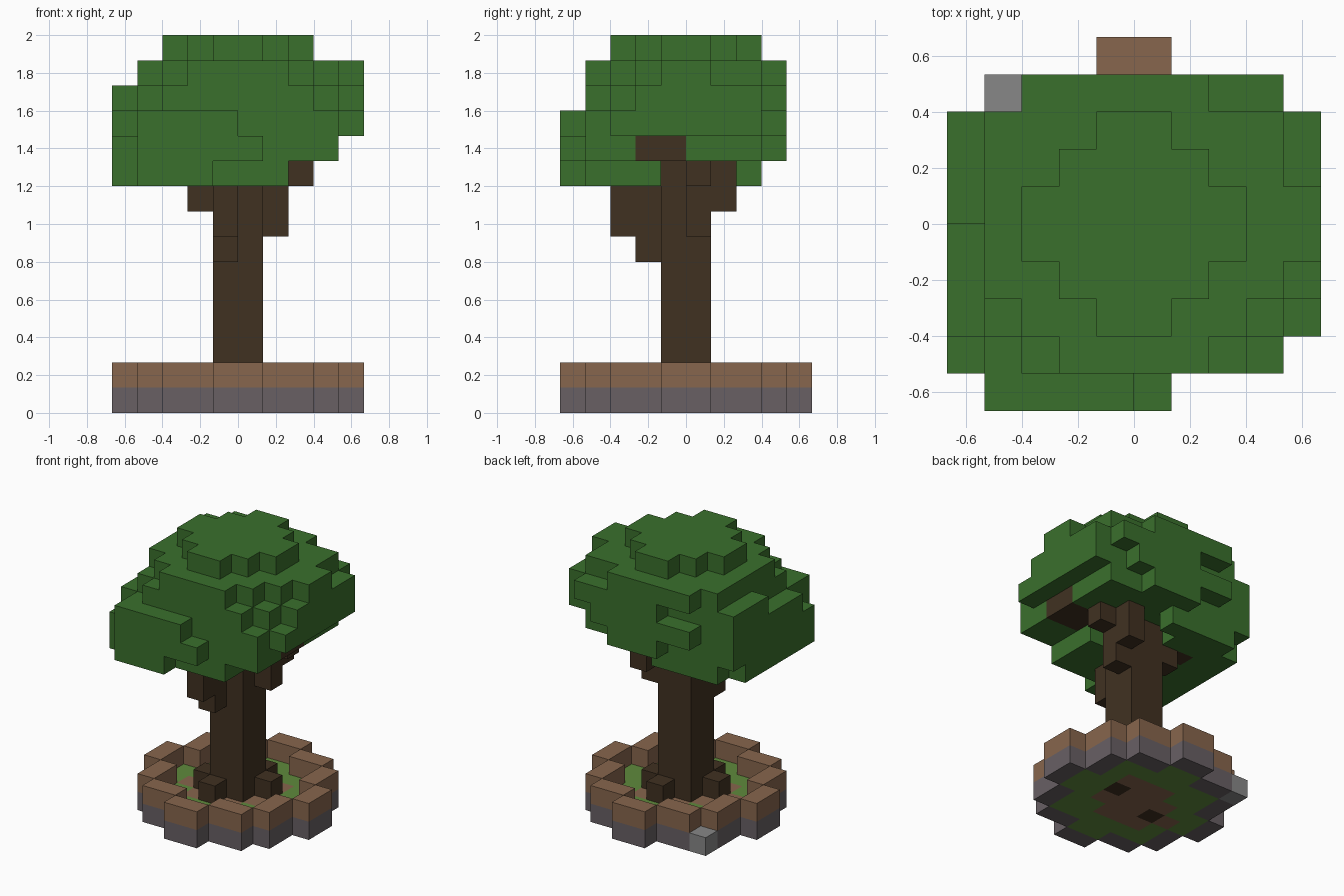
import bpy
import bmesh
from mathutils import Vector

if "Cube" in bpy.data.objects:
    bpy.data.objects.remove(bpy.data.objects["Cube"], do_unlink=True)

UNIT = 2 / 15  # size of one block


def make_material(name, red, green, blue):
    """Flat material from display colour values."""
    colour = [((c / 255 + 0.055) / 1.055) ** 2.4 for c in (red, green, blue)] + [1]
    mat = bpy.data.materials.new(name)
    mat.use_nodes = True
    mat.diffuse_color = colour
    shader = mat.node_tree.nodes["Principled BSDF"]
    shader.inputs["Base Color"].default_value = colour
    shader.inputs["Roughness"].default_value = 0.9
    return mat


def box(x, y, z):
    """Set of block cells filling the given (start, end) ranges."""
    return {(i, j, k) for i in range(*x) for j in range(*y) for k in range(*z)}


def build(name, cells, occupied, mat):
    """Mesh the outer faces of a block part, leaving out faces against other blocks."""
    bm = bmesh.new()
    corners = {}

    def corner(point):
        key = tuple(point)
        if key not in corners:
            corners[key] = bm.verts.new(Vector(key) * UNIT)
        return corners[key]

    for cell in sorted(cells):
        for axis in range(3):
            for side in (0, 1):
                beside = list(cell)
                beside[axis] += 2 * side - 1
                if tuple(beside) in occupied:
                    continue
                u, v = (axis + 1) % 3, (axis + 2) % 3
                loop = []
                for du, dv in ((0, 0), (1, 0), (1, 1), (0, 1)):
                    p = list(cell)
                    p[axis] += side
                    p[u] += du
                    p[v] += dv
                    loop.append(corner(p))
                bm.faces.new(loop if side else loop[::-1])
    mesh = bpy.data.meshes.new(name)
    bm.to_mesh(mesh)
    bm.free()
    mesh.materials.append(mat)
    obj = bpy.data.objects.new(name, mesh)
    bpy.context.collection.objects.link(obj)


# Round base: each row's half width, mirrored front to back
disc, inner = set(), set()
for row, (outer_half, inner_half) in enumerate([(5, 4), (4, 3), (4, 3), (3, 1), (1, 0)]):
    for y in (row, -row - 1):
        disc |= box((-outer_half, outer_half), (y, y + 1), (0, 1))
        inner |= box((-inner_half, inner_half), (y, y + 1), (0, 1))
stone_ring = disc - inner
soil_ring = {(x, y, z + 1) for x, y, z in stone_ring}
loose_stone = {(-4, 3, 0)}

# Trunk with four roots, two of them reaching through the ground
trunk = box((-1, 1), (-1, 1), (1, 12))
trunk |= {(-1, -2, 1), (0, 1, 1)}
for x, y in ((1, 0), (-2, -1)):
    trunk |= box((x, x + 1), (y, y + 1), (0, 2))

# Branches stepping outwards under the crown
trunk |= box((-1, 0), (-2, -1), (6, 10)) | box((-1, 0), (-3, -2), (7, 10))
trunk |= box((1, 2), (0, 1), (7, 11)) | box((1, 2), (1, 2), (8, 11))
trunk |= box((-2, -1), (0, 1), (8, 10)) | {(-3, 0, 9), (2, 0, 9)}
trunk |= box((1, 4), (-2, 0), (10, 11))

# Ground inside the ring
dirt = box((-2, 2), (-2, 2), (0, 1)) - {(1, -2, 0), (-2, 1, 0)} | {(-3, -1, 0)}
dirt -= trunk
grass = inner - dirt - trunk

# Crown: for every level, strips of (y range), (x range)
crown = set()


def level(z, *strips):
    for y, x in strips:
        crown.update(box(x, y, (z, z + 1)))


level(9, ((-5, -4), (-4, -1)), ((-4, -1), (-5, 2)), ((-1, 0), (-5, 1)),
      ((0, 2), (-5, -1)), ((2, 3), (-4, 0)))
level(10, ((-5, -4), (-4, 1)), ((-4, 3), (-5, 4)), ((3, 4), (-1, 2)))
level(11, ((-5, -4), (-4, 0)), ((-4, -3), (-4, 4)), ((-3, 3), (-5, 5)),
      ((3, 4), (-3, 3)))
level(12, ((-4, -3), (-3, 3)), ((-3, -2), (-4, 4)), ((-2, 0), (-4, 5)),
      ((0, 3), (-5, 5)), ((3, 4), (-1, 4)))
level(13, ((-4, -3), (-2, 2)), ((-3, -2), (-3, 3)), ((-2, 3), (-4, 4)),
      ((-1, 1), (4, 5)), ((3, 4), (-3, 2)))
level(14, ((-3, 3), (-1, 1)), ((-2, 2), (-2, 2)), ((-1, 1), (-3, 3)))
crown -= trunk

# Build all parts
soil = make_material("soil brown", 135, 102, 77)
parts = [
    ("stone_ring", stone_ring, make_material("base grey", 104, 96, 100)),
    ("soil_ring", soil_ring, soil),
    ("dirt_patch", dirt, soil),
    ("grass", grass, make_material("grass green", 95, 138, 60)),
    ("loose_stone", loose_stone, make_material("stone grey", 135, 135, 135)),
    ("trunk_and_branches", trunk, make_material("bark brown", 64, 49, 33)),
    ("leaf_crown", crown, make_material("leaf green", 58, 112, 44)),
]
occupied = set().union(*(cells for _, cells, _ in parts))
for name, cells, mat in parts:
    build(name, cells, occupied, mat)
